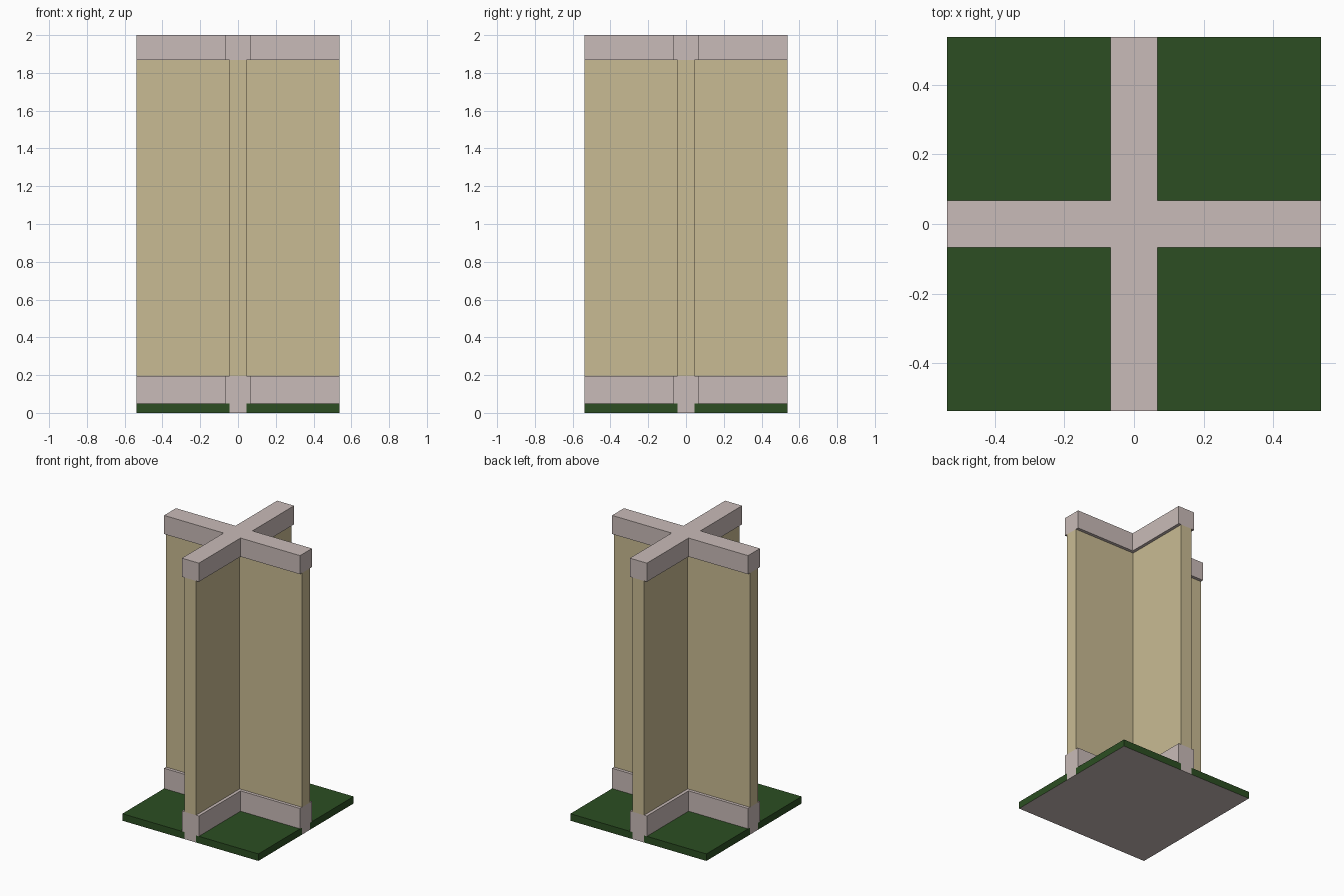
import bpy
import bmesh
from mathutils import Vector

cube = bpy.data.objects.get("Cube")
if cube:
    bpy.data.objects.remove(cube, do_unlink=True)

REACH = 0.537       # half width of the whole block
WALL = 0.045        # half thickness of the walls
TRIM = 0.067        # half thickness of skirting and coping
LAWN_TOP, SKIRT_TOP, COPING_BOTTOM, TOP = 0.05, 0.195, 1.867, 2.0


def material(name, colour):
    mat = bpy.data.materials.new(name)
    mat.use_nodes = True
    mat.diffuse_color = colour
    mat.node_tree.nodes["Principled BSDF"].inputs["Base Color"].default_value = colour
    return mat


stone = material("pinkish stone", (0.584, 0.497, 0.479, 1))
plaster = material("tan plaster", (0.584, 0.497, 0.292, 1))
grass = material("dark green grass", (0.025, 0.076, 0.016, 1))


def prism(name, outline, bottom, top, *mats):
    """Extrude a flat outline upward; a second material goes on the underside."""
    bm = bmesh.new()
    base = bm.faces.new([bm.verts.new((x, y, bottom)) for x, y in outline])
    result = bmesh.ops.extrude_face_region(bm, geom=[base], use_keep_orig=True)
    raised = [g for g in result["geom"] if isinstance(g, bmesh.types.BMVert)]
    bmesh.ops.translate(bm, verts=raised, vec=Vector((0, 0, top - bottom)))
    bmesh.ops.recalc_face_normals(bm, faces=bm.faces)
    mesh = bpy.data.meshes.new(name)
    for mat in mats:
        mesh.materials.append(mat)
    for face in bm.faces:
        face.normal_update()
        if len(mats) > 1 and face.normal.z < -0.5:
            face.material_index = 1
    bm.to_mesh(mesh)
    bm.free()
    obj = bpy.data.objects.new(name, mesh)
    bpy.context.collection.objects.link(obj)
    return obj


def cross(half):
    """Plus-shaped outline, one arm corner group per quarter turn."""
    points = []
    corner = [(REACH, -half), (REACH, half), (half, half)]
    for _ in range(4):
        points += corner
        corner = [(-y, x) for x, y in corner]
    return points


# Cross-shaped wall with its footing, skirting and coping
prism("footing", cross(WALL), 0, LAWN_TOP, stone)
prism("skirting", cross(TRIM), LAWN_TOP, SKIRT_TOP, stone)
prism("cross_wall", cross(WALL), SKIRT_TOP, COPING_BOTTOM, plaster)
prism("coping", cross(TRIM), COPING_BOTTOM, TOP, stone)

# Four lawn slabs between the arms, stone underneath
for side, sx in (("right", -1), ("left", 1)):
    for end, sy in (("front", -1), ("back", 1)):
        square = [(WALL, WALL), (REACH, WALL), (REACH, REACH), (WALL, REACH)]
        prism(f"lawn_{end}_{side}", [(sx * x, sy * y) for x, y in square],
              0, LAWN_TOP, grass, stone)
